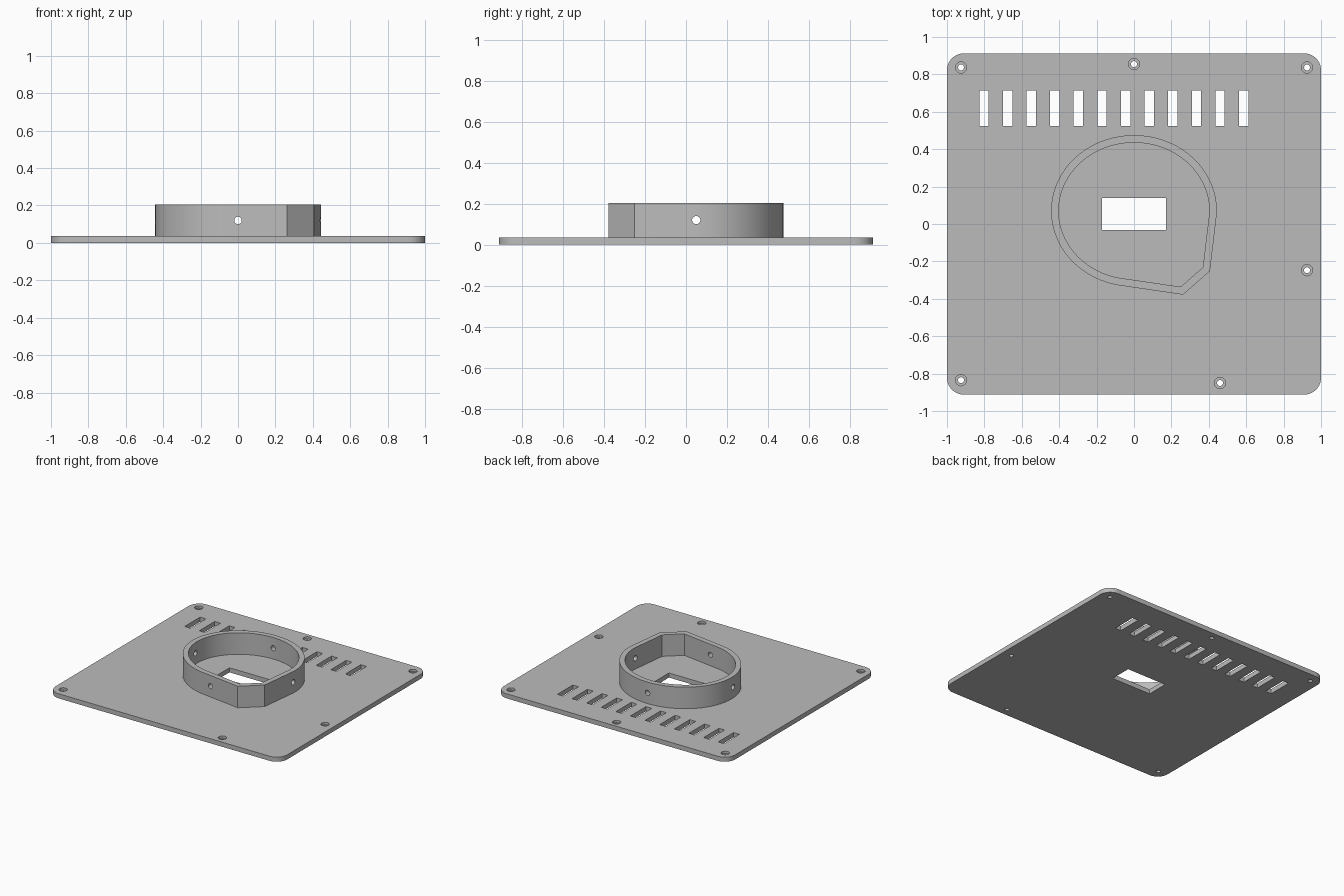
import bpy
import math
from mathutils import Vector

cube = bpy.data.objects.get("Cube")
if cube:
    bpy.data.objects.remove(cube, do_unlink=True)

PLATE_TOP, RING_TOP, WALL = 0.036, 0.204, 0.04

grey = bpy.data.materials.new("plain grey")
grey.use_nodes = True
grey.diffuse_color = (0.5, 0.5, 0.5, 1)
grey.node_tree.nodes["Principled BSDF"].inputs["Base Color"].default_value = (0.5, 0.5, 0.5, 1)


def prism(outline, z0, z1):
    """Vertices and faces of a counter-clockwise outline extruded from z0 to z1."""
    n = len(outline)
    verts = [(x, y, z) for z in (z0, z1) for x, y in outline]
    faces = [list(reversed(range(n))), list(range(n, 2 * n))]
    faces += [[i, (i + 1) % n, (i + 1) % n + n, i + n] for i in range(n)]
    return verts, faces


def make(name, pieces):
    """One object from several separate prisms."""
    verts, faces = [], []
    for v, f in pieces:
        faces += [[i + len(verts) for i in face] for face in f]
        verts += v
    mesh = bpy.data.meshes.new(name)
    mesh.from_pydata(verts, [], faces)
    mesh.materials.append(grey)
    obj = bpy.data.objects.new(name, mesh)
    bpy.context.collection.objects.link(obj)
    return obj


def arc(cx, cy, rx, ry, start, end, steps):
    angles = [math.radians(start + (end - start) * i / steps) for i in range(steps + 1)]
    return [(cx + rx * math.cos(a), cy + ry * math.sin(a)) for a in angles]


def circle(x, y, r):
    return arc(x, y, r, r, 0, 360, 32)[:-1]


def rectangle(x, y, w, h):
    return [(x + sx * w / 2, y + sy * h / 2) for sx, sy in ((-1, -1), (1, -1), (1, 1), (-1, 1))]


def inset(outline, d):
    """Move every side of a counter-clockwise outline inward by d."""
    pts, result = [Vector(p) for p in outline], []
    for i, p in enumerate(pts):
        a = (p - pts[i - 1]).normalized()
        b = (pts[(i + 1) % len(pts)] - p).normalized()
        na, nb = Vector((-a.y, a.x)), Vector((-b.y, b.x))
        result.append(tuple(p + (na + nb) * d / (1 + na.dot(nb))))
    return result


def cut(obj, cutters):
    """Subtract the cutters, then drop them."""
    for cutter in cutters:
        cutter.hide_render = True
        mod = obj.modifiers.new("cut", "BOOLEAN")
        mod.operation, mod.solver, mod.object = "DIFFERENCE", "EXACT", cutter
    bpy.context.view_layer.update()
    graph = bpy.context.evaluated_depsgraph_get()
    mesh = bpy.data.meshes.new_from_object(obj.evaluated_get(graph))
    obj.modifiers.clear()
    obj.data = mesh
    for cutter in cutters:
        bpy.data.objects.remove(cutter, do_unlink=True)


def smooth(obj):
    bpy.ops.object.select_all(action="DESELECT")
    obj.select_set(True)
    bpy.context.view_layer.objects.active = obj
    bpy.ops.object.shade_smooth_by_angle(angle=math.radians(25))


# Base plate with rounded corners
HX, HY, R = 1.0, 0.912, 0.09
outline = []
for k, (sx, sy) in enumerate(((1, 1), (-1, 1), (-1, -1), (1, -1))):
    outline += arc(sx * (HX - R), sy * (HY - R), R, R, 90 * k, 90 * k + 90, 10)
plate = make("base_plate", [prism(outline, 0, PLATE_TOP)])

# Openings: vent slots, window, screw holes with recessed heads
screws = [(-0.925, 0.837), (0.925, 0.837), (0, 0.855), (0.925, -0.247), (-0.925, -0.835), (0.46, -0.85)]
openings = [rectangle(-0.802 + 0.1262 * i, 0.618, 0.05, 0.19) for i in range(12)]
openings.append(rectangle(0, 0.053, 0.34, 0.17))
openings += [circle(x, y, 0.016) for x, y in screws]
cut(plate, [
    make("opening_cutter", [prism(o, -0.1, 0.1) for o in openings]),
    make("recess_cutter", [prism(circle(x, y, 0.03), 0.018, 0.1) for x, y in screws]),
])
smooth(plate)

# Raised collar: a rounded wall with a clipped front corner
outer = arc(0, 0.07, 0.443, 0.405, -2, 258, 72) + [(0.262, -0.378), (0.406, -0.252)]
collar = make("collar", [prism(outer, PLATE_TOP - 0.004, RING_TOP)])
cut(collar, [make("bore_cutter", [prism(inset(outer, WALL), -0.1, 0.4)])])

# Cross holes through the collar wall
side_hole = make("side_hole_cutter", [prism(circle(0, 0, 0.02), -0.8, 0.8)])
side_hole.rotation_euler = (0, math.pi / 2, 0)
side_hole.location = (0, 0.05, 0.12)
front_hole = make("front_hole_cutter", [prism(circle(0, 0, 0.02), -0.8, 0.8)])
front_hole.rotation_euler = (math.pi / 2, 0, 0)
front_hole.location = (0, 0, 0.12)
cut(collar, [side_hole, front_hole])
smooth(collar)
